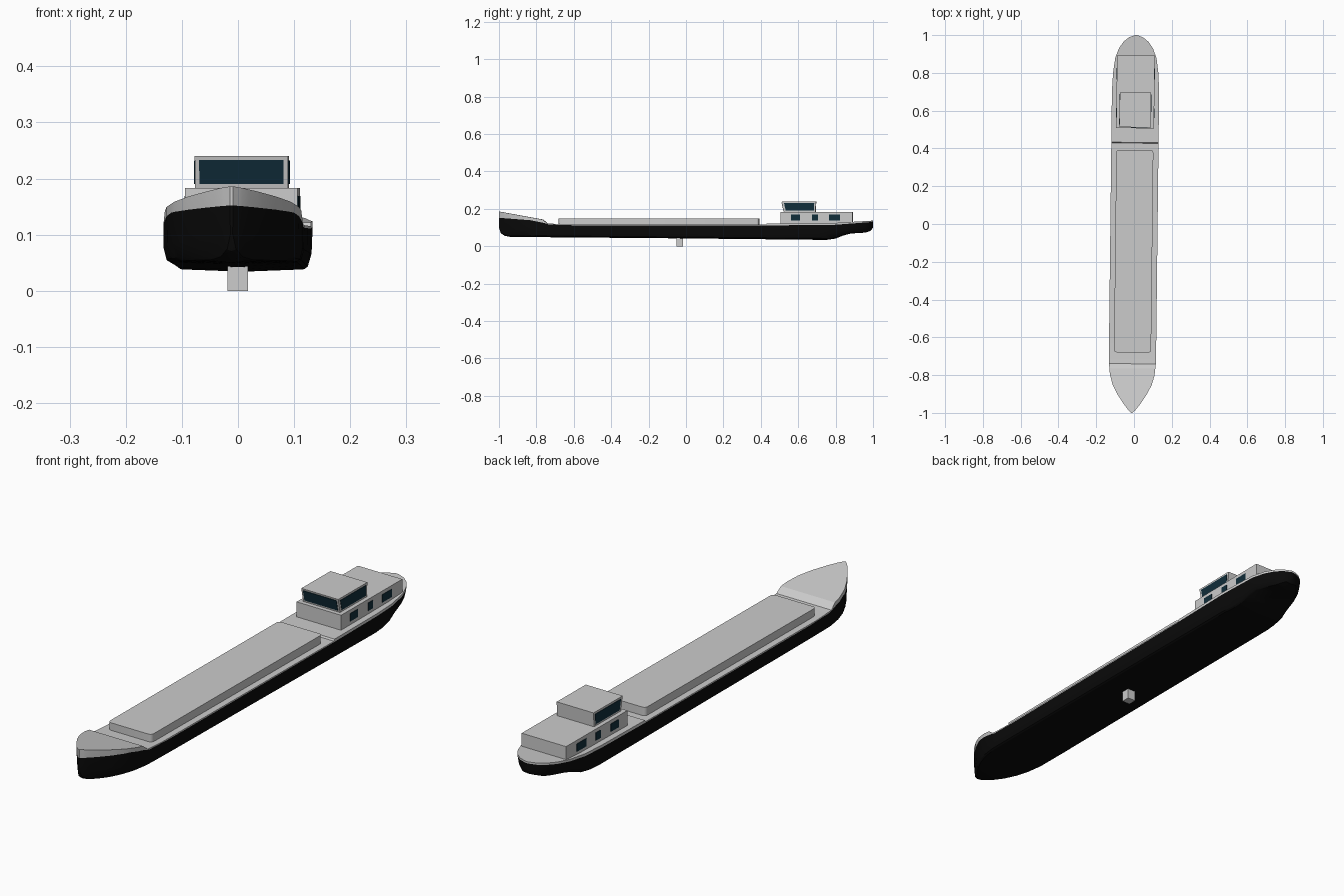
import bpy, bmesh

if "Cube" in bpy.data.objects:
    bpy.data.objects.remove(bpy.data.objects["Cube"], do_unlink=True)

HEADING = -0.0115  # the ship lies slightly turned


def material(name, r, g, b):
    m = bpy.data.materials.new(name)
    m.use_nodes = True
    m.diffuse_color = (r, g, b, 1)
    bsdf = m.node_tree.nodes["Principled BSDF"]
    bsdf.inputs["Base Color"].default_value = (r, g, b, 1)
    bsdf.inputs["Roughness"].default_value = 0.7
    return m


GREY = material("light grey paint", 0.6, 0.6, 0.6)
BLACK = material("black hull paint", 0.003, 0.003, 0.003)
GLASS = material("dark blue glass", 0.005, 0.026, 0.042)


def finish(name, bm, *mats):
    bmesh.ops.recalc_face_normals(bm, faces=bm.faces)
    mesh = bpy.data.meshes.new(name)
    bm.to_mesh(mesh)
    bm.free()
    for m in mats:
        mesh.materials.append(m)
    ob = bpy.data.objects.new(name, mesh)
    bpy.context.collection.objects.link(ob)
    ob.rotation_euler.z = HEADING
    return ob


def block(name, xs, ys, zs, mat, rake=(0, 0), bevel=0):
    """Box whose front and back faces may lean by rake; bevel rounds upright edges."""
    bm = bmesh.new()
    bmesh.ops.create_cube(bm, size=1)
    for v in bm.verts:
        i, j, k = (int(c > 0) for c in v.co)
        v.co = (xs[i], ys[j] + rake[j] * k, zs[k])
    if bevel:
        upright = [e for e in bm.edges if abs(e.verts[0].co.z - e.verts[1].co.z) > 0.01]
        bmesh.ops.bevel(bm, geom=upright, offset=bevel, segments=4, profile=0.5, affect='EDGES')
    return finish(name, bm, mat)


def curve(y, points):
    """Piecewise linear value along the ship."""
    for (a, u), (b, v) in zip(points, points[1:]):
        if y <= b:
            return u + (v - u) * (y - a) / (b - a)
    return points[-1][1]


# Hull lines along the length: half beam, keel, paint edge, deck
BEAM = [(-1, .003), (-.985, .019), (-.95, .046), (-.9, .079), (-.85, .104), (-.8, .118),
        (-.74, .124), (-.6, .125), (.7, .125), (.8, .12), (.88, .109), (.93, .09),
        (.965, .066), (.988, .038), (1, .006)]
KEEL = [(-1, .1), (-.99, .07), (-.97, .056), (-.94, .05), (0, .042), (.75, .034),
        (.8, .041), (.84, .057), (.88, .068), (.96, .073), (.988, .083), (1, .1)]
PAINT = [(-1, .152), (-.83, .139), (-.76, .125), (-.73, .116), (-.6, .112), (.43, .111),
         (.8, .115), (1, .13)]
DECK = [(-1, .186), (-.765, .143), (-.74, .122), (-.65, .117), (.428, .115), (.432, .122),
        (.8, .125), (1, .137)]
TAPER = [(-1, .6), (-.9, .9), (-.75, .96), (.7, .93), (.88, .85), (1, .7)]

stations = sorted({p[0] for line in (BEAM, KEEL, PAINT, DECK) for p in line})
bm = bmesh.new()
rings = []
for y in stations:
    w, keel, paint, deck, taper = (curve(y, c) for c in (BEAM, KEEL, PAINT, DECK, TAPER))
    height = paint - keel
    side = [(w, deck), (w, paint), (w * (1 + taper) / 2 + w * .02, keel + height * .4),
            (w * taper, keel + height * .11), (w * (taper - .05), keel + height * .05)]
    outline = side + [(0, keel)] + [(-x, z) for x, z in reversed(side)]
    rings.append([bm.verts.new((x, y, z)) for x, z in outline])
for a, b in zip(rings, rings[1:]):
    n = len(a)
    for i in range(n):
        j = (i + 1) % n
        face = bm.faces.new((a[i], a[j], b[j], b[i]))
        face.material_index = 0 if i in (0, n - 2, n - 1) else 1  # topsides and deck stay grey
for ring in (rings[0], rings[-1]):
    bm.faces.new((ring[0], ring[1], ring[-2], ring[-1]))
    bm.faces.new(ring[1:-1]).material_index = 1
hull = finish("hull", bm, GREY, BLACK)

# Cargo hold cover
hold = block("cargo_hold_cover", (-.098, .098), (-.68, .392), (.10, .149), GREY, bevel=.014)

# Deckhouse and wheelhouse
block("deckhouse", (-.1, .1), (.507, .892), (.115, .183), GREY)
block("wheelhouse", (-.083, .083), (.525, .693), (.18, .24), GREY, rake=(-.012, .003))

# Windows as thin plates
block("wheelhouse_front_window", (-.075, .075), (.521, .527), (.19, .233), GLASS,
      rake=(-.009, -.009))
for s, label in ((1, "left"), (-1, "right")):
    block(f"wheelhouse_{label}_window", sorted((s * .081, s * .0845)), (.534, .684),
          (.19, .232), GLASS, rake=(-.009, .003))
    for n, ys in enumerate(((.563, .612), (.676, .706), (.765, .825))):
        block(f"deckhouse_{label}_window_{n + 1}", sorted((s * .098, s * .1015)), ys,
              (.137, .169), GLASS)

# Block under the keel
block("keel_block", (-.018, .018), (-.05, -.015), (0, .05), GREY)

# Smooth the curved parts, keeping edges sharp
bpy.ops.object.select_all(action='DESELECT')
for ob in (hull, hold):
    ob.select_set(True)
bpy.context.view_layer.objects.active = hull
bpy.ops.object.shade_smooth_by_angle(angle=0.5)
